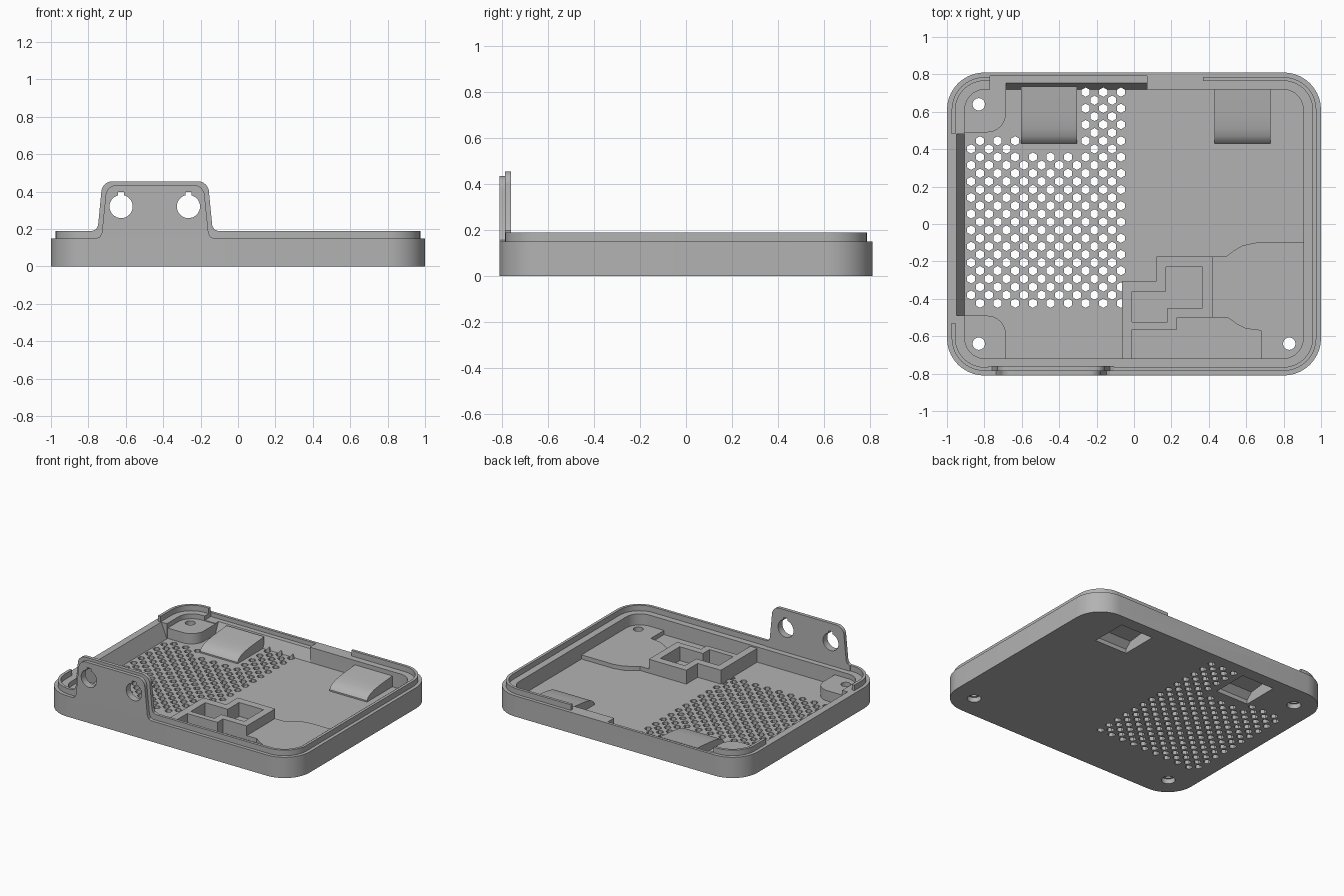
import bpy, bmesh, math
from math import sin, cos, pi

if "Cube" in bpy.data.objects:
    bpy.data.objects.remove(bpy.data.objects["Cube"])

grey = bpy.data.materials.new("warm_grey_plastic")
grey.diffuse_color = (0.45, 0.45, 0.45, 1)
grey.use_nodes = True
grey.node_tree.nodes["Principled BSDF"].inputs["Base Color"].default_value = grey.diffuse_color


def finish(name, bm):
    bmesh.ops.recalc_face_normals(bm, faces=bm.faces)
    me = bpy.data.meshes.new(name)
    bm.to_mesh(me)
    bm.free()
    me.materials.append(grey)
    ob = bpy.data.objects.new(name, me)
    bpy.context.collection.objects.link(ob)
    return ob


def add_prism(bm, pts, a, b, axis="z"):
    place = {"z": lambda u, v, w: (u, v, w),
             "y": lambda u, v, w: (u, w, v),
             "x": lambda u, v, w: (w, u, v)}[axis]
    lo = [bm.verts.new(place(u, v, a)) for u, v in pts]
    hi = [bm.verts.new(place(u, v, b)) for u, v in pts]
    bm.faces.new(lo)
    bm.faces.new(hi)
    n = len(pts)
    for i in range(n):
        j = (i + 1) % n
        bm.faces.new((lo[i], lo[j], hi[j], hi[i]))


def prism(name, pts, a, b, axis="z"):
    bm = bmesh.new()
    add_prism(bm, pts, a, b, axis)
    return finish(name, bm)


def rect(x0, x1, y0, y1):
    return [(x0, y0), (x1, y0), (x1, y1), (x0, y1)]


def arc(cx, cy, r, a0, a1, n):
    return [(cx + r * cos(math.radians(a0 + (a1 - a0) * i / n)),
             cy + r * sin(math.radians(a0 + (a1 - a0) * i / n))) for i in range(n + 1)]


def circle(cx, cy, r, n=24):
    return arc(cx, cy, r, 0, 360, n)[:-1]


def rounded(hx, hy, r):
    out = []
    for k, (sx, sy) in enumerate([(1, 1), (-1, 1), (-1, -1), (1, -1)]):
        out += arc(sx * (hx - r), sy * (hy - r), r, 90 * k, 90 * k + 90, 10)
    return out


def cut(ob, *cutters):
    for c in cutters:
        c.hide_render = True
        m = ob.modifiers.new("cut", "BOOLEAN")
        m.operation, m.solver, m.object = "DIFFERENCE", "EXACT", c
    dg = bpy.context.evaluated_depsgraph_get()
    me = bpy.data.meshes.new_from_object(ob.evaluated_get(dg))
    ob.modifiers.clear()
    ob.data = me


FLOOR, RIM, LIP = 0.04, 0.15, 0.19

# tray: lofted rounded rectangles from the underside over the lip to the floor
loops = [(1, .81, .2, 0), (1, .81, .2, RIM), (.975, .785, .175, RIM),
         (.975, .785, .175, LIP), (.955, .765, .155, LIP), (.955, .765, .155, RIM),
         (.905, .72, .11, RIM), (.905, .72, .11, FLOOR)]
bm = bmesh.new()
rings = [[bm.verts.new((x, y, z)) for x, y in rounded(hx, hy, r)] for hx, hy, r, z in loops]
for p, q in zip(rings, rings[1:]):
    for i in range(len(p)):
        j = (i + 1) % len(p)
        bm.faces.new((p[i], p[j], q[j], q[i]))
bm.faces.new(rings[0])
bm.faces.new(rings[-1])
tray = finish("tray", bm)

# ventilation hexagons, keeping clear of the rear clip and corner pads
bm = bmesh.new()
for row in range(27):
    y = 0.705 - row * 0.0434
    for col in range(9):
        x = -0.07 - col * 0.0942 - (row % 2) * 0.0471
        top = 0.48 if x < -0.63 else (0.37 if x < -0.285 else 0.72)
        if x > -0.9 and y < top:
            add_prism(bm, [(x + .025 * sin(k * pi / 3), y + .025 * cos(k * pi / 3))
                           for k in range(6)], -0.02, 0.06)
vents = finish("vent_cutter", bm)

# screw holes with a wider bore underneath
screws = [(-.83, .64), (-.83, -.64), (.83, -.64)]
bm = bmesh.new()
for x, y in screws:
    add_prism(bm, circle(x, y, .033), 0.03, 0.3)
narrow = finish("screw_cutter", bm)
bm = bmesh.new()
for x, y in screws:
    add_prism(bm, circle(x, y, .046), -0.02, 0.035)
wide = finish("bore_cutter", bm)

# missing lip and sloped recesses on the left and rear walls
left_gap = prism("left_gap_cutter", rect(-1.1, -.9, -.53, .48), RIM, .3)
back_gap = prism("back_gap_cutter", rect(-.77, .37, .7, .9), RIM, .3)
back_ledge = prism("back_ledge_cutter", rect(-.77, .07, .7, .79), .12, .3)
left_slope = prism("left_slope_cutter",
                   [(-.905, FLOOR), (-.95, RIM), (-.95, .3), (-.88, .3), (-.88, FLOOR)],
                   -.49, .48, "y")
back_slope = prism("back_slope_cutter",
                   [(.72, FLOOR), (.755, .12), (.755, .3), (.7, .3), (.7, FLOOR)],
                   -.685, .07, "x")

# hollow ramp clips with pockets open below
ramp = [(.43, .02), (.43, .05), (.445, .07), (.47, .085), (.51, .097),
        (.58, .107), (.735, .12), (.735, .02)]
pocket = [(.455, -.02), (.455, .03), (.5, .07), (.72, .095), (.72, -.02)]
pockets = []
smooth = [tray]
for side, x0 in (("left", -.605), ("right", .43)):
    clip = prism(side + "_ramp", ramp, x0, x0 + .3, "x")
    pk = prism(side + "_pocket_cutter", pocket, x0 + .02, x0 + .28, "x")
    cut(clip, pk)
    pockets.append(pk)
    smooth.append(clip)

cut(tray, vents, narrow, wide, left_gap, back_gap, back_ledge, left_slope, back_slope, *pockets)

# raised corner pads on the left
for side, s in (("back", 1), ("front", -1)):
    pts = [(-.93, .74), (-.93, .49)] + arc(-.785, .59, .1, -90, 0, 8) + [(-.685, .74)]
    pad = prism(side + "_corner_pad", [(x, s * y) for x, y in pts], .03, .115)
    cut(pad, narrow, wide)
    smooth.append(pad)

# stepped block and low pad in the front right corner
block = prism("stepped_block", [(-.065, -.74), (-.065, -.305), (.12, -.305), (.12, -.175),
                                (.42, -.175), (.42, -.74)], .03, .14)
low_pad = prism("low_pad", [(.42, -.74), (.42, -.175), (.49, -.175), (.53, -.145),
                            (.58, -.115), (.65, -.1), (.93, -.1), (.93, -.74)], .03, .07)
well = prism("well_cutter", [(-.01, -.36), (.17, -.36), (.17, -.23), (.365, -.23),
                             (.365, -.45), (.18, -.45), (.18, -.525), (-.01, -.525)], FLOOR, .3)
bay = prism("bay_cutter", [(-.01, -.72), (-.01, -.565), (.23, -.565), (.23, -.5), (.5, -.5),
                           (.55, -.535), (.6, -.56), (.68, -.57), (.68, -.72)], FLOOR, .3)
cut(block, well, bay)
cut(low_pad, bay, narrow, wide)

# upright bracket in two layers with keyed round holes
XC = -.443
bm = bmesh.new()
for x in (-.625, -.265):
    add_prism(bm, circle(x, .32, .062, 32), -.9, -.7, "y")
holes = finish("bracket_hole_cutter", bm)
bm = bmesh.new()
for x in (-.625, -.265):
    add_prism(bm, rect(x - .016, x + .016, .34, .397), -.9, -.7, "y")
keys = finish("bracket_key_cutter", bm)


def bracket(name, base, top, z_base, z_top, y0, y1):
    half = [(base + .03, z_base - .04), (base + .03, z_base), (base + .01, z_base + .008),
            (base, z_base + .03)] + arc(top - .06, z_top - .06, .06, 0, 90, 8)
    pts = [(XC + x, z) for x, z in half] + [(XC - x, z) for x, z in reversed(half)]
    ob = prism(name, pts, y0, y1, "y")
    cut(ob, holes, keys)
    smooth.append(ob)


bracket("bracket_outer", .285, .265, .15, .435, -.81, -.785)
bracket("bracket_inner", .305, .288, .19, .455, -.785, -.76)

# smooth the rounded parts, keep edges sharp
bpy.ops.object.select_all(action="DESELECT")
for ob in smooth:
    ob.select_set(True)
bpy.context.view_layer.objects.active = tray
bpy.ops.object.shade_smooth_by_angle(angle=math.radians(30))
